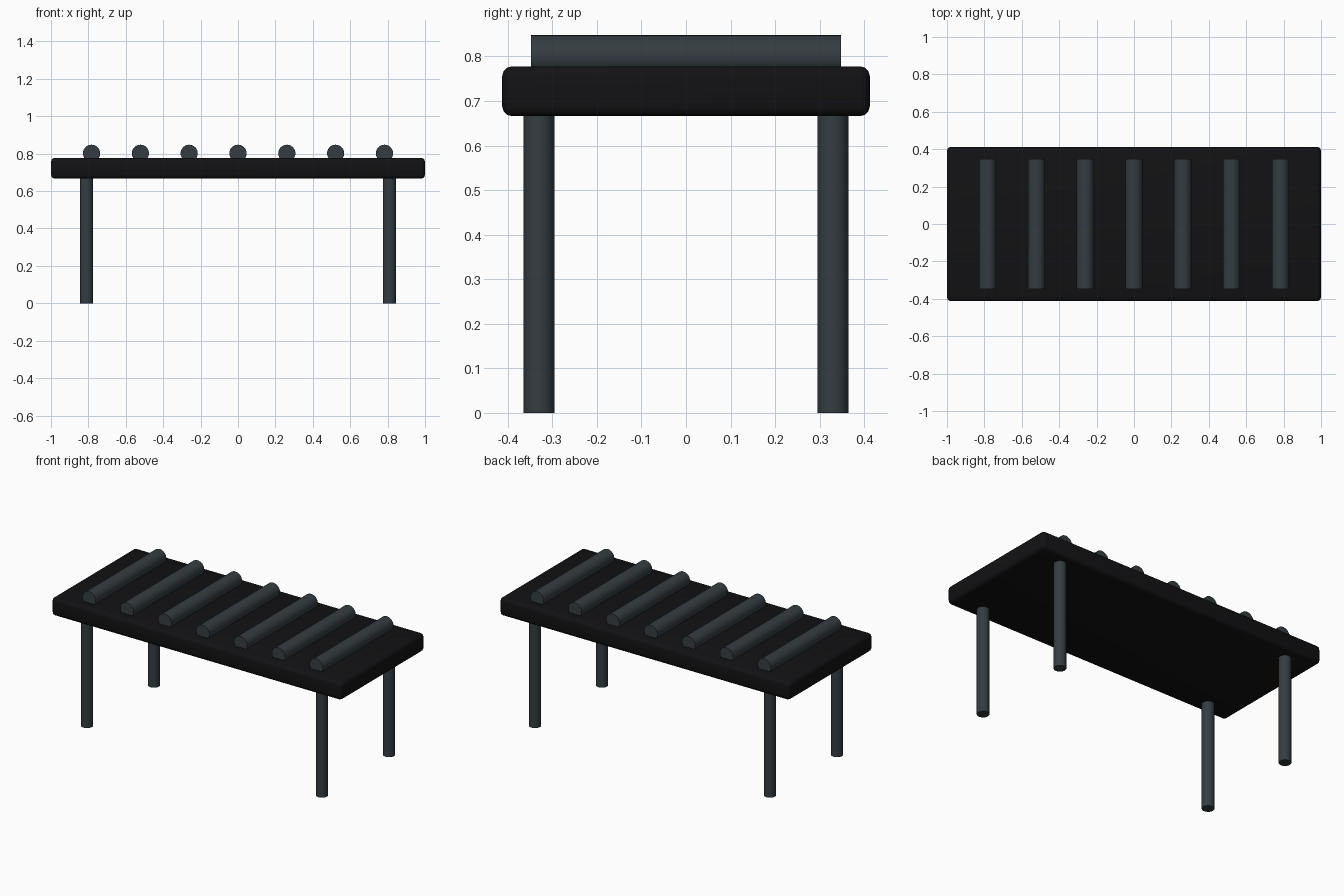
import bpy
from math import pi

if "Cube" in bpy.data.objects:
    bpy.data.objects.remove(bpy.data.objects["Cube"])


def material(name, color):
    m = bpy.data.materials.new(name)
    m.diffuse_color = color
    m.use_nodes = True
    m.node_tree.nodes["Principled BSDF"].inputs["Base Color"].default_value = m.diffuse_color
    return m


black = material("black_bed", (0.006, 0.006, 0.007, 1))
slate = material("dark_metal", (0.035, 0.046, 0.052, 1))


def finish(name, mat):
    ob = bpy.context.object
    ob.name = name
    ob.data.materials.append(mat)
    return ob


def rod(name, radius, length, loc, rot=(0, 0, 0)):
    bpy.ops.mesh.primitive_cylinder_add(vertices=32, radius=radius, depth=length,
                                        location=loc, rotation=rot)
    finish(name, slate)
    bpy.ops.object.shade_smooth_by_angle()


# Flat bed with rounded edges
bpy.ops.mesh.primitive_cube_add(size=1, location=(0, 0, 0.722))
bed = finish("bed", black)
bed.scale = (2.0, 0.825, 0.112)
bpy.ops.object.transform_apply(location=False, rotation=False, scale=True)
bevel = bed.modifiers.new("rounded_edges", 'BEVEL')
bevel.width = 0.022
bevel.segments = 3
bpy.ops.object.modifier_apply(modifier=bevel.name)
bpy.ops.object.shade_smooth_by_angle()

# Rollers half sunk across the bed
for i in range(7):
    rod(f"roller_{i + 1}", 0.046, 0.695, ((i - 3) * 0.261, 0, 0.802), (pi / 2, 0, 0))

# Four round legs
for side, sx in (("left", -1), ("right", 1)):
    for end, sy in (("front", -1), ("back", 1)):
        rod(f"{end}_{side}_leg", 0.035, 0.67, (sx * 0.81, sy * 0.33, 0.335))
